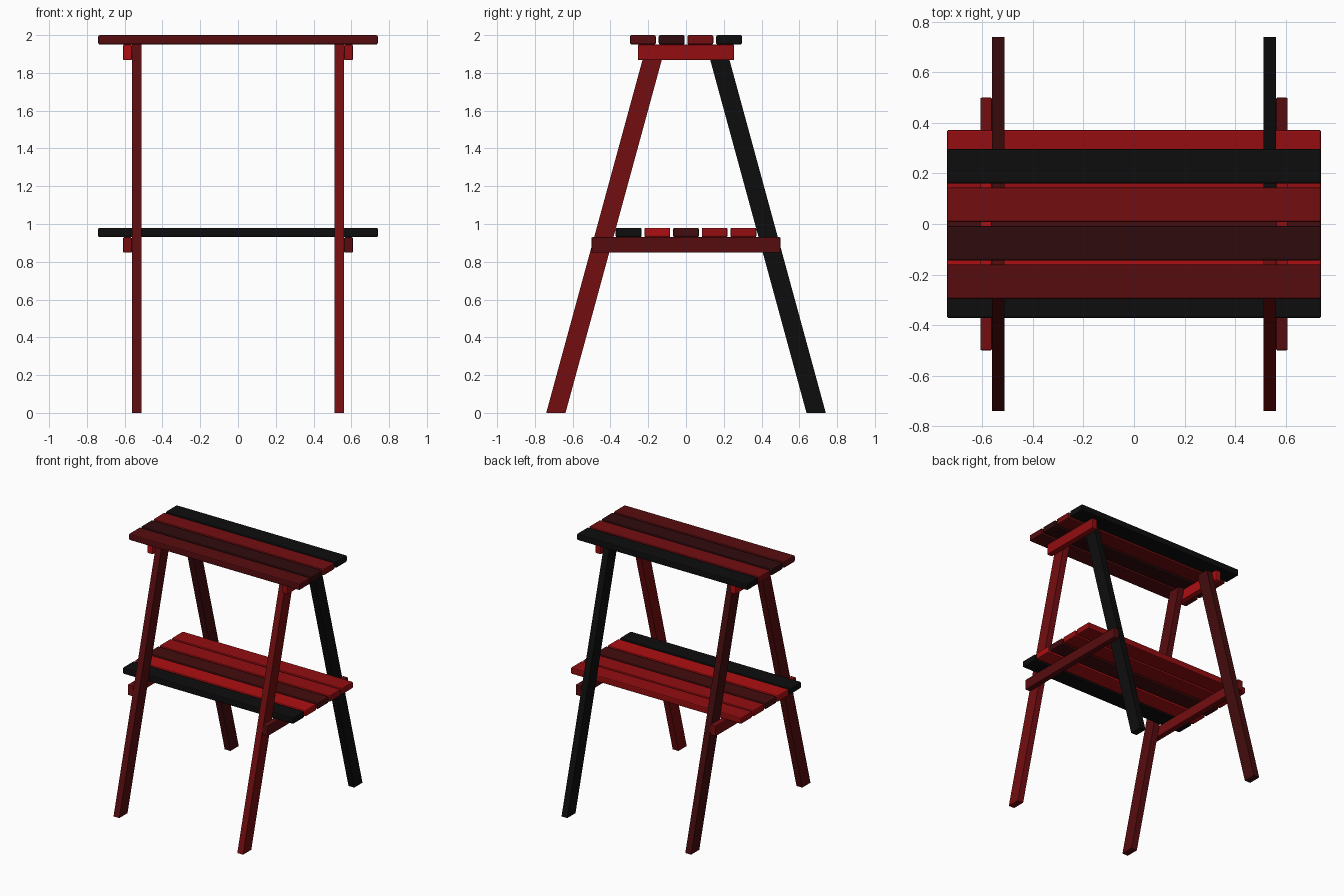
import bpy
import bmesh

if "Cube" in bpy.data.objects:
    bpy.data.objects.remove(bpy.data.objects["Cube"])


def srgb(h):
    out = []
    for i in (0, 2, 4):
        c = int(h[i:i + 2], 16) / 255
        out.append(c / 12.92 if c <= 0.04045 else ((c + 0.055) / 1.055) ** 2.4)
    return (*out, 1)


COLOURS = {
    "black": "0d0d0d", "darkest_red": "2f0b0d", "dark_red": "430c0e",
    "maroon": "570c0f", "brick_red": "740d10", "red": "930d10", "bright_red": "ae0f12",
}
mats = {}
for name, code in COLOURS.items():
    mats[name] = bpy.data.materials.new(name)
    mats[name].diffuse_color = srgb(code)


def box(name, colour, x, y, z, slant=0.0, bevel=0.0):
    """Box between (min, max) ranges; slant shifts the top along y."""
    bm = bmesh.new()
    bmesh.ops.create_cube(bm, size=1)
    for v in bm.verts:
        top = v.co.z > 0
        v.co = (x[v.co.x > 0], y[v.co.y > 0] + (slant if top else 0), z[top])
    mesh = bpy.data.meshes.new(name)
    bm.to_mesh(mesh)
    bm.free()
    mesh.materials.append(mats[colour])
    ob = bpy.data.objects.new(name, mesh)
    bpy.context.collection.objects.link(ob)
    if bevel:
        mod = ob.modifiers.new("rounded_edges", "BEVEL")
        mod.width = bevel
        mod.segments = 2
    return ob


def slats(name, colours, z):
    """Row of planks evenly spaced across y."""
    pitch, width = 0.152, 0.137
    for i, colour in enumerate(colours):
        c = (i - (len(colours) - 1) / 2) * pitch
        box(f"{name}_{i + 1}", colour, (-0.74, 0.74),
            (c - width / 2, c + width / 2), z, bevel=0.008)


# planks
slats("top_slat", ["maroon", "darkest_red", "brick_red", "black"], (1.95, 2.0))
slats("shelf_slat", ["black", "bright_red", "dark_red", "red", "red"], (0.93, 0.98))

# splayed legs, leaning inward to the underside of the top
LEGS = {
    ("left", "front"): "maroon", ("right", "front"): "brick_red",
    ("left", "back"): "dark_red", ("right", "back"): "black",
}
for (side, end), colour in LEGS.items():
    x = (0.512, 0.562) if side == "right" else (-0.562, -0.512)
    y, slant = ((0.638, 0.74), -0.532) if end == "back" else ((-0.74, -0.638), 0.532)
    box(f"{end}_{side}_leg", colour, x, y, (0, 1.95), slant)

# cross rails on the outer faces of the legs
for side, upper, lower in (("left", "bright_red", "brick_red"), ("right", "red", "maroon")):
    x = (0.562, 0.608) if side == "right" else (-0.608, -0.562)
    box(f"upper_{side}_rail", upper, x, (-0.255, 0.255), (1.868, 1.95), bevel=0.005)
    box(f"lower_{side}_rail", lower, x, (-0.5, 0.5), (0.848, 0.93), bevel=0.005)

for m in bpy.data.materials:
    if m.users and not m.is_grease_pencil:
        m.use_nodes = True
        m.node_tree.nodes["Principled BSDF"].inputs["Base Color"].default_value = m.diffuse_color
